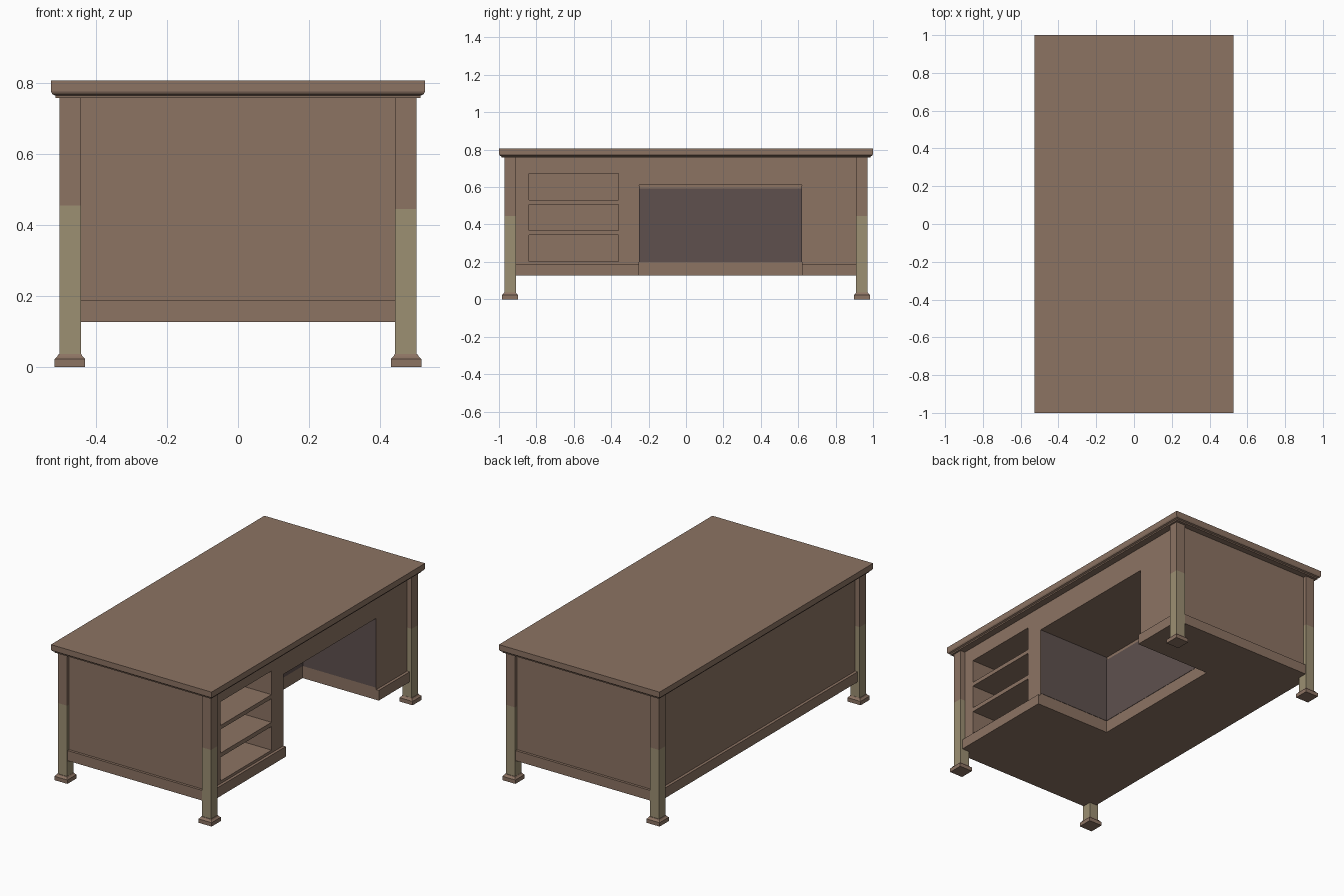
import bpy, bmesh

if "Cube" in bpy.data.objects:
    bpy.data.objects.remove(bpy.data.objects["Cube"])


def material(name, rgb):
    m = bpy.data.materials.new(name)
    m.diffuse_color = (*rgb, 1)
    m.use_nodes = True
    m.node_tree.nodes["Principled BSDF"].inputs["Base Color"].default_value = m.diffuse_color
    return m


BROWN = material("brown wood", (0.262, 0.172, 0.124))
KHAKI = material("khaki leg paint", (0.335, 0.276, 0.170))
GREY = material("slate lining", (0.112, 0.081, 0.076))


def finish(name, bm, *mats):
    bmesh.ops.recalc_face_normals(bm, faces=bm.faces[:])
    me = bpy.data.meshes.new(name)
    bm.to_mesh(me)
    bm.free()
    for m in mats:
        me.materials.append(m)
    ob = bpy.data.objects.new(name, me)
    bpy.context.collection.objects.link(ob)
    return ob


def stack(name, cx, cy, rings, *mats, rule=None):
    """Rectangular rings (half x, half y, z) joined upward into a solid."""
    bm = bmesh.new()
    loops = [[bm.verts.new((cx + sx * hx, cy + sy * hy, z))
              for sx, sy in ((-1, -1), (1, -1), (1, 1), (-1, 1))]
             for hx, hy, z in rings]
    for a, b in zip(loops, loops[1:]):
        for i in range(4):
            j = (i + 1) % 4
            bm.faces.new((a[i], a[j], b[j], b[i]))
    bm.faces.new(loops[0][::-1])
    bm.faces.new(loops[-1])
    if rule:
        for f in bm.faces:
            f.material_index = rule(f.calc_center_median())
    return finish(name, bm, *mats)


def box(name, x, y, z, mat=BROWN):
    hx, hy = (x[1] - x[0]) / 2, (y[1] - y[0]) / 2
    return stack(name, sum(x) / 2, sum(y) / 2,
                 [(hx, hy, z[0]), (hx, hy, z[1])], mat)


def combine(ob, other, op):
    """Boolean, baked into the mesh; the helper is removed."""
    mod = ob.modifiers.new("bool", 'BOOLEAN')
    mod.operation, mod.solver, mod.object = op, 'EXACT', other
    bpy.context.view_layer.update()
    dg = bpy.context.evaluated_depsgraph_get()
    me = bpy.data.meshes.new_from_object(ob.evaluated_get(dg))
    ob.modifiers.clear()
    ob.data = me
    bpy.data.objects.remove(other)


# table top with moulded underside
profile = [(0.014, 0.757), (0.013, 0.764), (0.004, 0.768), (0, 0.776), (0, 0.806)]
stack("table_top", 0, 0, [(0.527 - d, 1 - d, z) for d, z in profile], BROWN)

# cabinet body with plinth, kneehole and three open drawer bays
body = box("cabinet_body", (-0.472, 0.472), (-0.95, 0.95), (0.13, 0.757))
combine(body, box("plinth", (-0.489, 0.489), (-0.965, 0.965), (0.127, 0.187)), 'UNION')
K0, K1, KX = -0.25, 0.62, -0.01
combine(body, box("kneehole_cutter", (KX, 0.6), (K0, K1), (0.05, 0.61)), 'DIFFERENCE')
for z in (0.203, 0.368, 0.532):
    combine(body, box("bay_cutter", (0.02, 0.6), (-0.84, -0.36), (z, z + 0.14)),
            'DIFFERENCE')

# dark lining of the kneehole
T = 0.002
box("kneehole_back_lining", (KX, KX + T), (K0, K1), (0.2, 0.592), GREY)
for name, a, b in (("left", K0, K0 + T), ("right", K1 - T, K1)):
    box(f"kneehole_{name}_lining", (KX, 0.471), (a, b), (0.2, 0.609), GREY)

# legs with painted lower part, on stepped feet
for sx in (-1, 1):
    for sy in (-1, 1):
        side = ("front" if sy < 0 else "back") + ("_left" if sx < 0 else "_right")
        split = 0.455 if sx < 0 and sy < 0 else 0.445
        stack(side + "_leg", sx * 0.472, sy * 0.94,
              [(0.03, 0.03, z) for z in (0.03, split, 0.758)], BROWN, KHAKI,
              rule=lambda c, s=split: int(c.z < s - 0.01))
        stack(side + "_foot", sx * 0.473, sy * 0.941,
              [(0.043, 0.043, 0), (0.043, 0.043, 0.023),
               (0.036, 0.036, 0.029), (0.032, 0.032, 0.036)], BROWN)
